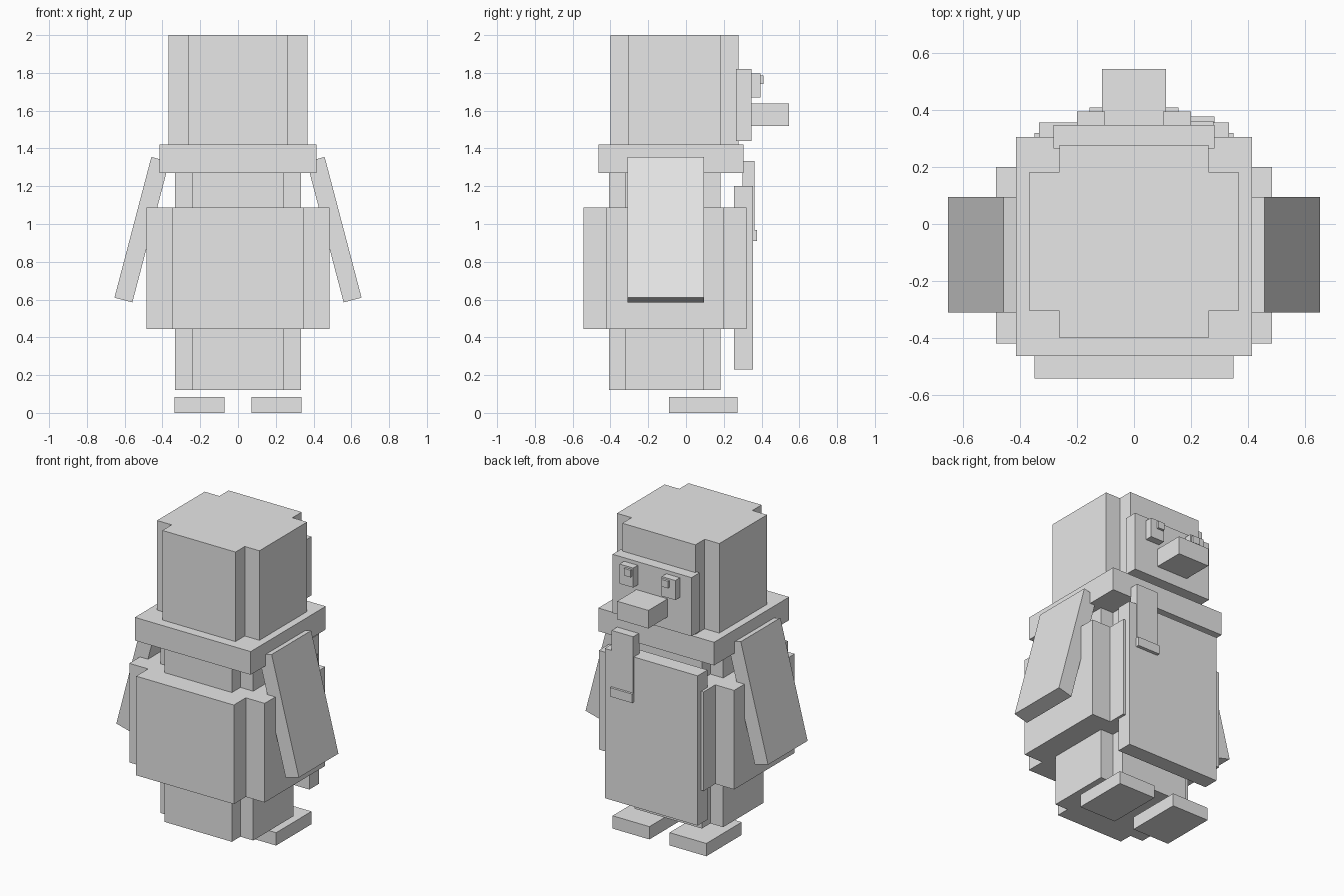
import bpy
import bmesh
import math
from mathutils import Matrix, Vector

cube = bpy.data.objects.get("Cube")
if cube:
    bpy.data.objects.remove(cube, do_unlink=True)

# Single flat colour
grey = bpy.data.materials.new("light grey")
grey.use_nodes = True
grey.diffuse_color = (0.8, 0.8, 0.8, 1)
grey.node_tree.nodes["Principled BSDF"].inputs["Base Color"].default_value = (0.8, 0.8, 0.8, 1)


def finish(name, bm):
    bmesh.ops.recalc_face_normals(bm, faces=bm.faces)
    mesh = bpy.data.meshes.new(name)
    bm.to_mesh(mesh)
    bm.free()
    mesh.materials.append(grey)
    obj = bpy.data.objects.new(name, mesh)
    bpy.context.scene.collection.objects.link(obj)
    return obj


def box(name, x, y, z):
    """Box spanning three (low, high) ranges."""
    bm = bmesh.new()
    bmesh.ops.create_cube(bm, size=1)
    for v in bm.verts:
        v.co = Vector([sum(r) / 2 + c * (r[1] - r[0]) for c, r in zip(v.co, (x, y, z))])
    return finish(name, bm)


def notched_block(name, wide, narrow, y_wide, y_narrow, z):
    """Vertical block whose four corners are stepped in."""
    (b, c), (a, d) = y_wide, y_narrow
    half = [(narrow, a), (narrow, b), (wide, b), (wide, c), (narrow, c), (narrow, d)]
    outline = half + [(-x, y) for x, y in reversed(half)]
    bm = bmesh.new()
    base = bm.faces.new([bm.verts.new((x, y, z[0])) for x, y in outline])
    ext = bmesh.ops.extrude_face_region(bm, geom=[base], use_keep_orig=True)
    top = [g for g in ext["geom"] if isinstance(g, bmesh.types.BMVert)]
    bmesh.ops.translate(bm, verts=top, vec=(0, 0, z[1] - z[0]))
    return finish(name, bm)


# Head, body and waist
notched_block("head", 0.367, 0.262, (-0.305, 0.183), (-0.4, 0.278), (1.42, 2.0))
notched_block("body", 0.333, 0.241, (-0.32, 0.095), (-0.407, 0.182), (0.12, 1.28))
notched_block("waist", 0.485, 0.35, (-0.42, 0.2), (-0.543, 0.32), (0.445, 1.087))
box("belly", (-0.333, 0.333), (0.255, 0.356), (0.23, 1.2))

# Scarf with hanging end
box("scarf", (-0.415, 0.415), (-0.463, 0.305), (1.27, 1.42))
box("scarf_tail", (0.125, 0.28), (0.3, 0.362), (0.93, 1.333))
box("scarf_tip", (0.122, 0.282), (0.345, 0.377), (0.91, 0.968))

# Face
box("face", (-0.283, 0.283), (0.265, 0.348), (1.44, 1.82))
box("beak", (-0.112, 0.112), (0.34, 0.545), (1.52, 1.637))

# Paired parts
for side, s in (("left", 1), ("right", -1)):
    def span(a, b):
        return tuple(sorted((s * a, s * b)))

    box(side + "_eye", span(0.102, 0.2), (0.34, 0.395), (1.67, 1.797))
    box(side + "_pupil", span(0.11, 0.157), (0.385, 0.41), (1.74, 1.786))
    box(side + "_foot", span(0.072, 0.336), (-0.09, 0.272), (0, 0.083))
    wing = box(side + "_wing", (-0.049, 0.049), (-0.311, 0.094), (-0.385, 0.385))
    wing.data.transform(Matrix.Translation((s * 0.509, 0, 0.97))
                        @ Matrix.Rotation(math.radians(-14.7 * s), 4, "Y"))
